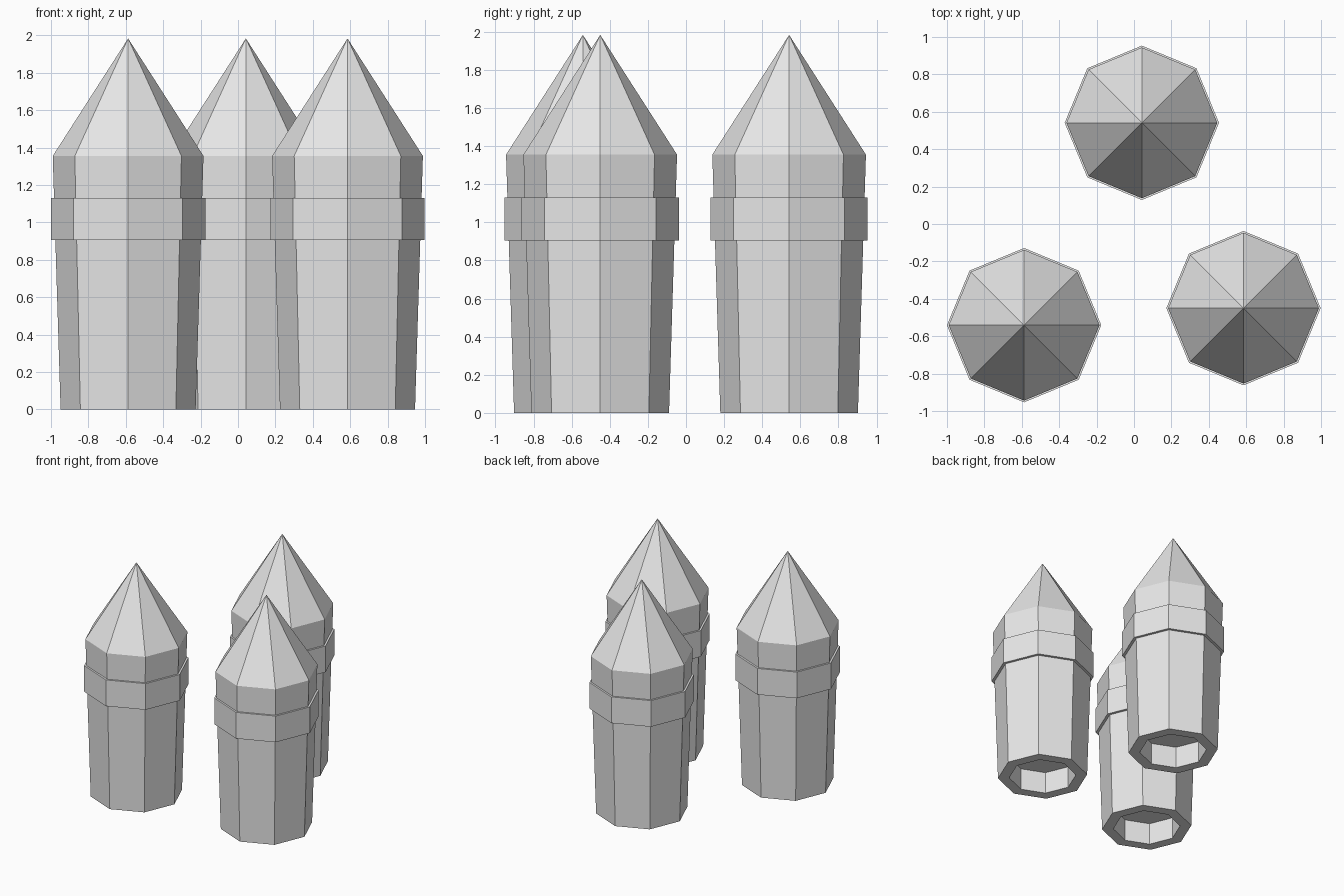
import bpy, bmesh, math

if "Cube" in bpy.data.objects:
    bpy.data.objects.remove(bpy.data.objects["Cube"])

SIDES = 8
grey = bpy.data.materials.new("light grey")
grey.diffuse_color = (0.8, 0.8, 0.8, 1)
grey.use_nodes = True
grey.node_tree.nodes["Principled BSDF"].inputs["Base Color"].default_value = grey.diffuse_color


def lathe(name, profile, centre, closed=False):
    """Spin an (r, z) profile into a flat-sided octagonal part."""
    bm = bmesh.new()
    rings = []
    for r, z in profile:
        if r == 0:
            rings.append([bm.verts.new((0, 0, z))] * SIDES)
        else:
            rings.append([bm.verts.new((r * math.cos(i * math.tau / SIDES),
                                        r * math.sin(i * math.tau / SIDES), z))
                          for i in range(SIDES)])
    pairs = list(zip(rings, rings[1:]))
    if closed:
        pairs.append((rings[-1], rings[0]))
    for a, b in pairs:
        for i in range(SIDES):
            j = (i + 1) % SIDES
            corners = list(dict.fromkeys((a[i], a[j], b[j], b[i])))
            bm.faces.new(corners)
    if not closed and profile[0][0] > 0:
        bm.faces.new(rings[0][::-1])
    bmesh.ops.recalc_face_normals(bm, faces=bm.faces[:])
    mesh = bpy.data.meshes.new(name)
    bm.to_mesh(mesh)
    bm.free()
    mesh.materials.append(grey)
    obj = bpy.data.objects.new(name, mesh)
    obj.location = (*centre, 0)
    bpy.context.collection.objects.link(obj)
    return obj


# tapered body: recess ceiling, recess wall, base rim, outer wall, pointed top
BODY = [(0.27, 0.19), (0.27, 0), (0.361, 0), (0.403, 1.355), (0, 1.983)]
# straight collar wrapped around the body
BAND = [(0.385, 0.905), (0.4125, 0.905), (0.4125, 1.13), (0.39, 1.13)]

for label, centre in (("left", (-0.5875, -0.541)),
                      ("right", (0.5855, -0.45)),
                      ("back", (0.042, 0.541))):
    lathe(label + "_pointed_body", BODY, centre)
    lathe(label + "_band", BAND, centre, closed=True)
